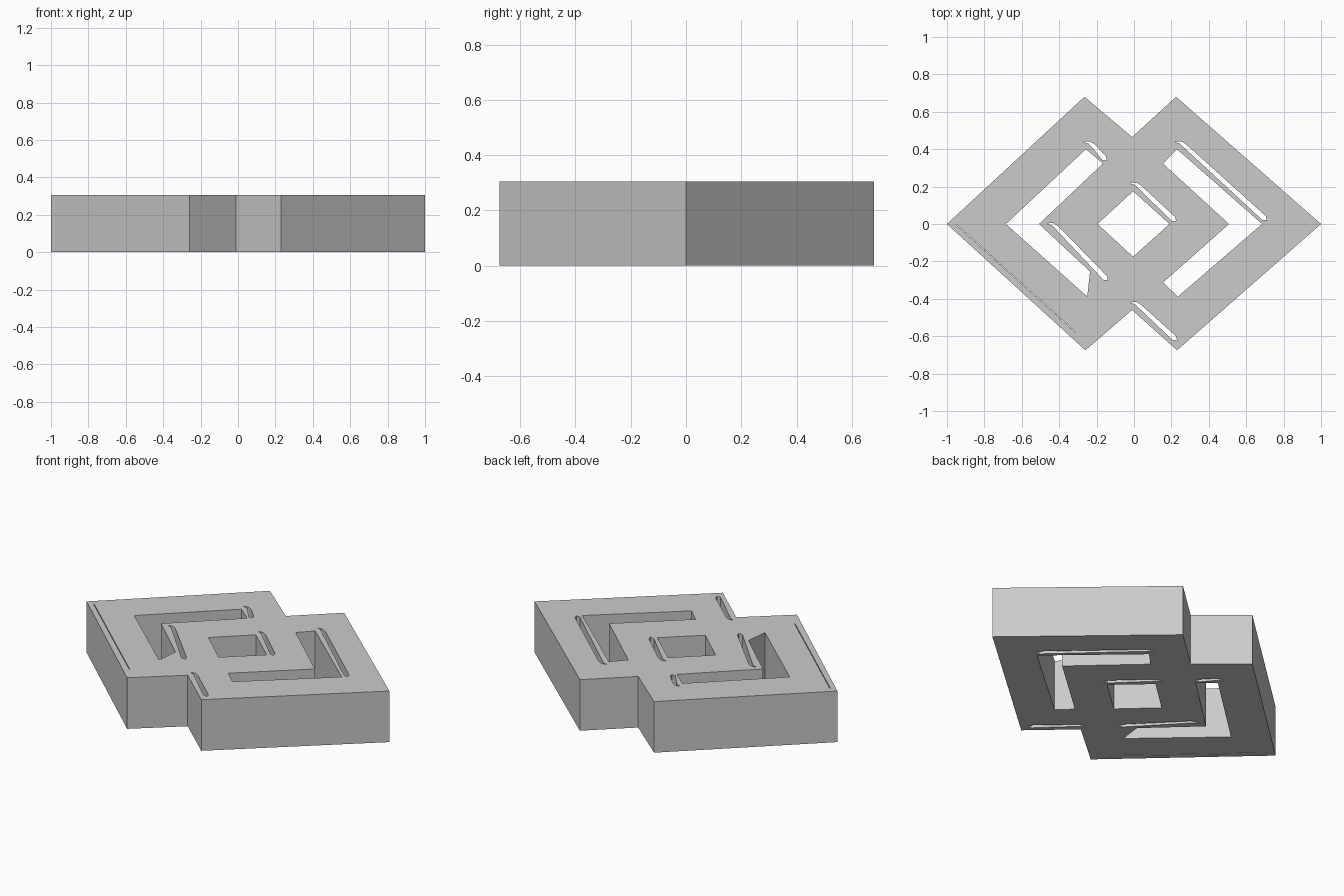
import bpy

HEIGHT = 0.305

cube = bpy.data.objects.get("Cube")
if cube:
    bpy.data.objects.remove(cube, do_unlink=True)

grey = bpy.data.materials.new("light_grey")
grey.use_nodes = True
grey.diffuse_color = (0.6, 0.6, 0.6, 1)
grey.node_tree.nodes["Principled BSDF"].inputs["Base Color"].default_value = (0.6, 0.6, 0.6, 1)


def slit(x, y, ex, ey):
    """Narrow slot with a hooked start, running down to the right."""
    return [(x, y), (x + .012, y + .005), (x + .035, y + .004), (x + .06, y - .012),
            (ex - .005, ey + .022), (ex, ey), (ex - .024, ey + .002),
            (x + .046, y - .027), (x + .026, y - .007)]


# Outline of two overlapping diamonds
outline = [(-1, 0), (-.265, .68), (-.01, .465), (.225, .68),
           (1, 0), (.23, -.675), (-.01, -.46), (-.26, -.675)]

# Openings inside the diamonds
left_opening = [(-.685, 0), (-.257, .4), (-.166, .323),
                (-.508, 0), (-.235, -.254), (-.25, -.388)]
right_opening = [(.155, .323), (.23, .4), (.685, 0),
                 (.235, -.388), (.155, -.313), (.508, 0)]
middle_opening = [(-.195, 0), (-.005, .175), (.19, 0), (-.005, -.175)]

# Slots along the lower right directions, and a hairline cut by the left edge
slots = [slit(.22, .437, .71, .02), slit(-.27, .437, -.145, .34),
         slit(-.02, .216, .225, .015), slit(-.465, 0, -.14, -.3),
         slit(-.02, -.422, .23, -.622)]
hairline = [(-.95, -.006), (-.945, -.006), (-.31, -.578), (-.315, -.578)]

# Filled flat curve, extruded to the plate thickness
curve = bpy.data.curves.new("plate_profile", "CURVE")
curve.dimensions = "2D"
curve.fill_mode = "BOTH"
curve.extrude = HEIGHT / 2
for loop in [outline, left_opening, right_opening, middle_opening, hairline] + slots:
    spline = curve.splines.new("POLY")
    spline.points.add(len(loop) - 1)
    for point, (x, y) in zip(spline.points, loop):
        point.co = (x, y, 0, 1)
    spline.use_cyclic_u = True

profile = bpy.data.objects.new("plate_profile", curve)
bpy.context.collection.objects.link(profile)
bpy.context.view_layer.update()
mesh = bpy.data.meshes.new_from_object(
    profile.evaluated_get(bpy.context.evaluated_depsgraph_get()))
bpy.data.objects.remove(profile, do_unlink=True)

# Interlocked diamond plate
plate = bpy.data.objects.new("diamond_plate", mesh)
bpy.context.collection.objects.link(plate)
plate.location.z = HEIGHT / 2
mesh.materials.clear()
mesh.materials.append(grey)
mesh.polygons.foreach_set("use_smooth", [False] * len(mesh.polygons))
mesh.update()
